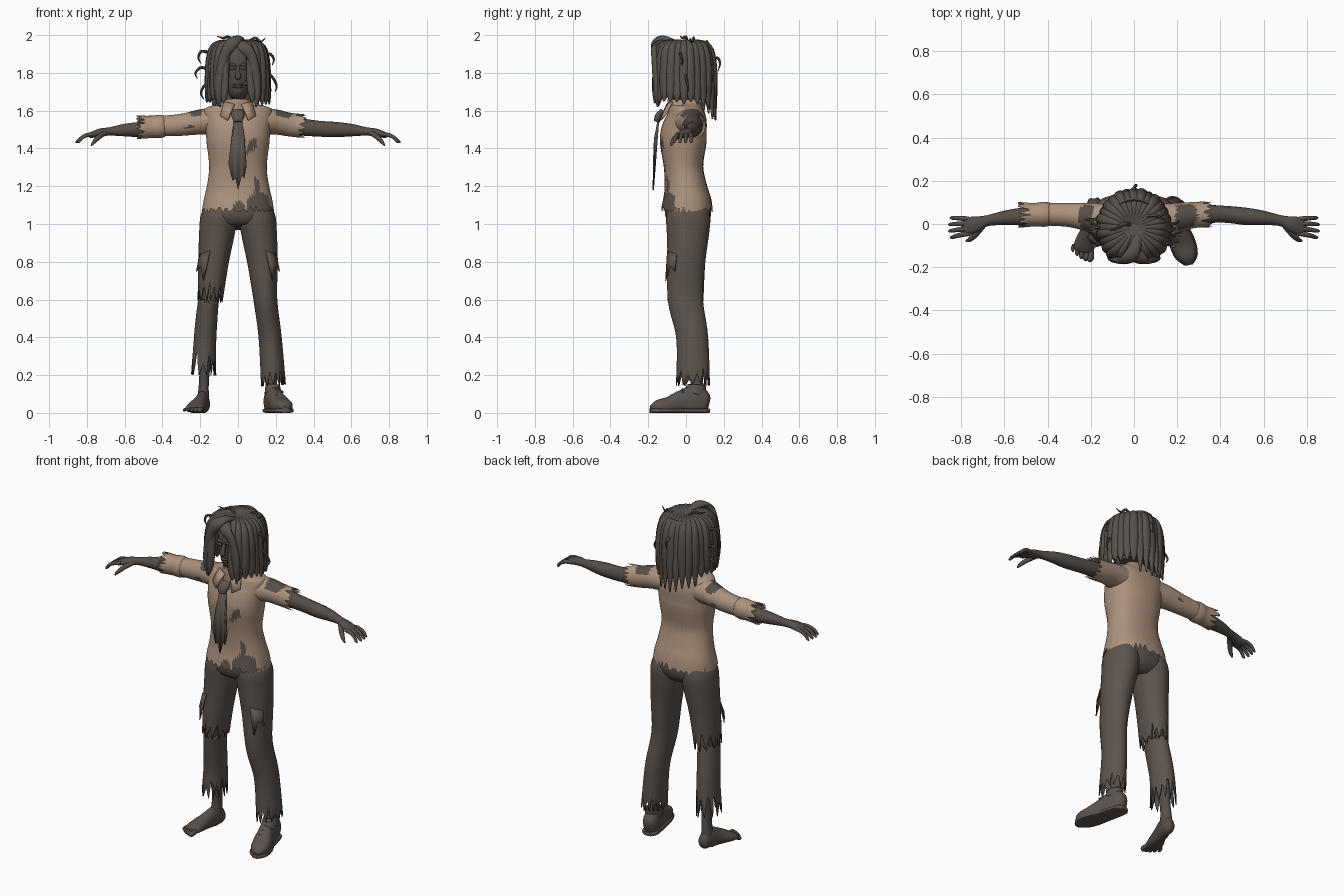
import bpy, bmesh, math, random
from mathutils import Vector
random.seed(4)

def material(name, rgb):
    m = bpy.data.materials.new(name)
    m.diffuse_color = (*rgb, 1)
    return m

SKIN = material("dark skin", (.092, .075, .064))
CLOTH = material("trouser brown", (.108, .087, .073))
HAIR = material("dark hair", (.1, .082, .07))
SHIRT = material("tan shirt", (.41, .285, .205))

def spline(pts, t):
    """Catmull-Rom sample of a list of tuples, t in 0..1"""
    k = len(pts) - 1
    u = min(max(t, 0), 1) * k
    i = min(int(u), k - 1)
    f = u - i
    a, b, c, d = (pts[min(max(i + o, 0), k)] for o in (-1, 0, 1, 2))
    return [.5 * (2*q + (r - p)*f + (2*p - 5*q + 4*r - s)*f*f + (3*q - p - 3*r + s)*f**3)
            for p, q, r, s in zip(a, b, c, d)]

def teeth(n, amount):
    """Random torn-edge depth for each column"""
    out = []
    while len(out) < n:
        w, h = random.randint(2, 5), random.uniform(.4, 1)
        out += [amount * h * (1 - abs(2*i/w - 1)) for i in range(w)]
    return out[:n]

def finish(name, bm, mat, thick=0, angle=50):
    bmesh.ops.recalc_face_normals(bm, faces=bm.faces[:])
    me = bpy.data.meshes.new(name)
    bm.to_mesh(me)
    bm.free()
    me.shade_smooth()
    me.set_sharp_from_angle(angle=math.radians(angle))
    me.materials.append(mat)
    ob = bpy.data.objects.new(name, me)
    bpy.context.collection.objects.link(ob)
    if thick:
        s = ob.modifiers.new("thickness", 'SOLIDIFY')
        s.thickness = thick
    return ob

def tube(name, pts, mat, n=20, seg=4, ref=(1, 0, 0), rag=0, rag0=0, cap=True, p=1, floor=None, thick=0):
    """Loft of (x, y, z, ra, rb) rings; ra lies along ref"""
    rows = (len(pts) - 1) * seg + 1
    t0, t1 = teeth(n, rag0), teeth(n, rag)
    ref = Vector(ref)
    power = lambda v: math.copysign(abs(v)**p, v)
    bm = bmesh.new()
    grid = []
    for i in range(rows):
        row = []
        for j in range(n):
            t = t0[j] + (1 - t1[j] - t0[j]) * i / (rows - 1)
            x, y, z, ra, rb = spline(pts, t)
            T = (Vector(spline(pts, t + .02)[:3]) - Vector(spline(pts, t - .02)[:3])).normalized()
            S = (ref - T * ref.dot(T)).normalized()
            a = 2 * math.pi * j / n
            v = Vector((x, y, z)) + S * ra * power(math.cos(a)) + T.cross(S) * rb * power(math.sin(a))
            if floor is not None:
                v.z = max(v.z, floor)
            row.append(bm.verts.new(v))
        grid.append(row)
    for a, b in zip(grid, grid[1:]):
        for j in range(n):
            k = (j + 1) % n
            bm.faces.new((a[j], a[k], b[k], b[j]))
    if cap:
        bm.faces.new(grid[0])
        bm.faces.new(grid[-1])
    return finish(name, bm, mat, thick)

def plate(name, pts, mat, thick=.008):
    bm = bmesh.new()
    bm.faces.new([bm.verts.new(q) for q in pts])
    bmesh.ops.triangulate(bm, faces=bm.faces[:])
    return finish(name, bm, mat, thick)

def paint(ob, poly, mat, front=True):
    """Colour faces whose centre falls in an x-z polygon"""
    if mat.name not in ob.data.materials:
        ob.data.materials.append(mat)
    for f in ob.data.polygons:
        x, y, z = f.center
        inside = False
        for (x1, z1), (x2, z2) in zip(poly, poly[1:] + poly[:1]):
            if (z1 > z) != (z2 > z) and x < (x2 - x1) * (z - z1) / (z2 - z1) + x1:
                inside = not inside
        if inside and (not front or y < 0):
            f.material_index = 1

def flip(pts, s):
    return [(s * q[0], *q[1:]) for q in pts]

# Shirt body with holes, neck opening and torn hem
shirt = tube("shirt_body", [(0, -.01, 1.65, .05, .05), (0, 0, 1.635, .1, .075), (0, 0, 1.61, .175, .09),
    (0, 0, 1.55, .178, .11), (0, -.012, 1.48, .17, .122), (0, -.015, 1.42, .165, .122),
    (0, -.013, 1.3, .152, .104), (0, -.002, 1.2, .165, .112), (0, .005, 1.12, .183, .13), (0, .005, 1.06, .192, .138)],
    SHIRT, n=120, seg=8, rag=.08, cap=False, p=.88)
for hole in ([(-.055, 1.66), (.055, 1.66), (.045, 1.58), (0, 1.53), (-.045, 1.58)],
             [(.03, 1.37), (.05, 1.37), (.1, 1.41), (.1, 1.46), (.06, 1.44), (.05, 1.4)],
             [(.04, 1.0), (.05, 1.13), (.09, 1.17), (.085, 1.25), (.11, 1.23), (.115, 1.17), (.16, 1.15), (.18, 1.0)],
             [(-.05, 1.0), (-.02, 1.1), (0, 1.13), (.04, 1.1), (.05, 1.0)]):
    paint(shirt, hole, CLOTH)

# Collar and tie
tube("collar", [(0, -.02, 1.6, .085, .08), (0, -.03, 1.64, .072, .07), (0, -.03, 1.66, .066, .066)],
     SHIRT, n=32, cap=False, rag=.2, thick=.005)
for s in (-1, 1):
    plate("collar_flap", flip([(.02, -.105, 1.635), (.075, -.075, 1.65), (.095, -.115, 1.575), (.055, -.14, 1.55)], s), SHIRT)
tube("tie_knot", [(0, -.12, 1.6, .032, .015), (0, -.145, 1.57, .034, .02), (0, -.155, 1.54, .022, .014)], CLOTH, n=12)
plate("tie_blade", [(-.02, -.15, 1.55), (.02, -.15, 1.55), (.03, -.17, 1.45), (.045, -.175, 1.31), (.033, -.175, 1.24),
    (.02, -.175, 1.26), (0, -.178, 1.18), (-.012, -.175, 1.24), (-.03, -.175, 1.23), (-.05, -.175, 1.32), (-.03, -.17, 1.45)], CLOTH)

# Neck, head and face
tube("neck", [(0, -.005, 1.55, .06, .06), (0, -.01, 1.64, .047, .05), (0, -.015, 1.75, .047, .055)], SKIN)
tube("head", [(0, -.065, 1.662, .022, .03), (0, -.06, 1.685, .045, .06), (0, -.05, 1.74, .067, .083), (0, -.04, 1.8, .078, .097),
    (0, -.03, 1.87, .083, .105), (0, -.02, 1.93, .065, .085), (0, -.01, 1.955, .02, .03)], SKIN, n=28)
tube("nose", [(0, -.133, 1.835, .008, .008), (0, -.145, 1.8, .012, .014), (0, -.148, 1.778, .017, .016), (0, -.135, 1.768, .008, .008)], SKIN, n=12)
for z, r in ((1.738, .007), (1.726, .008)):
    tube("lip", [(-.028, -.122, z, .003, .002), (0, -.134, z, .008, r), (.028, -.122, z, .003, .002)], SKIN, n=10, ref=(0, 1, 0))
for s in (-1, 1):
    tube("brow", flip([(.012, -.138, 1.838, .006, .005), (.035, -.13, 1.846, .01, .007), (.062, -.1, 1.838, .005, .004)], s), SKIN, n=10, ref=(0, 1, 0))
    tube("eyelid", flip([(.014, -.13, 1.82, .004, .003), (.033, -.128, 1.822, .009, .008), (.054, -.108, 1.818, .004, .003)], s), SKIN, n=10, ref=(0, 1, 0))
tube("cheek_wound", [(.03, -.115, 1.735, .008, .006), (.045, -.105, 1.75, .014, .014), (.062, -.08, 1.775, .008, .006)], SKIN, n=10, ref=(0, 1, 0))

# Hair: inner cap, heavy locks from crown, fringe and loose wisps
tube("hair_cap", [(0, .045, 1.66, .115, .085), (0, .035, 1.75, .13, .105), (0, .02, 1.88, .133, .12),
    (0, .0, 1.94, .1, .11), (0, 0, 1.962, .03, .03)], HAIR, n=28)
for i in range(25):
    a = math.radians(28 + i * 304 / 24)
    dx, dy = math.sin(a), -math.cos(a)
    back = max(0, dy)
    end = 1.635 - .08 * back**2 + random.uniform(-.015, .03)
    k = random.uniform(.96, 1.04)
    ring = lambda r, z, w, d: (dx * .155 * r, -.015 + dy * .16 * r, z, w, d)
    tube("hair_lock", [ring(.1, 1.955, .01, .008), ring(.5, 1.963, .018, .014), ring(.84 * k, 1.935, .024, .02),
        ring(.97 * k, 1.86, .027, .022), ring(1.0 * k, 1.76, .028, .022), ring(1.03, 1.69, .023, .017), ring(1.07, end, .004, .004)],
        HAIR, n=10, ref=(-dy, dx, 0))
for s, top in ((-1, 1.985), (1, 1.965)):
    tube("fringe_lock", flip([(-.02, -.04, 1.95, .02, .015), (.0, -.12, top - .005, .03, .018), (.035, -.165, top - .03, .034, .018),
        (.075, -.165, 1.88, .026, .018), (.095, -.158, 1.76, .027, .018), (.1, -.155, 1.68, .018, .014), (.095, -.15, 1.62, .004, .004)], s), HAIR, n=12)
for path in ([(-.13, 0, 1.9), (-.19, -.02, 1.915), (-.21, -.02, 1.88), (-.195, -.02, 1.85)],
             [(-.14, .03, 1.8), (-.19, .02, 1.83), (-.225, .02, 1.8), (-.215, .02, 1.77)],
             [(.04, .03, 1.95), (.09, .04, 1.985), (.12, .03, 1.965), (.145, .02, 1.985)],
             [(-.02, .0, 1.96), (-.05, .0, 1.99), (-.08, -.02, 1.985), (-.11, -.03, 1.994)],
             [(.12, -.03, 1.9), (.17, -.03, 1.9), (.19, -.02, 1.87), (.18, -.02, 1.84)],
             [(.14, .0, 1.8), (.18, 0, 1.78), (.205, .01, 1.73), (.195, .01, 1.7)],
             [(-.14, 0, 1.75), (-.18, 0, 1.73), (-.195, 0, 1.69), (-.18, 0, 1.66)],
             [(0, .12, 1.87), (0, .165, 1.88), (.01, .18, 1.85), (.01, .17, 1.81)]):
    tube("hair_wisp", [(*q, r, r) for q, r in zip(path, (.01, .008, .006, .002))], HAIR, n=7, ref=(.3, .9, .2))

# Arms, hands and fingers
Y = (0, 1, 0)
for s in (-1, 1):
    tube("arm", flip([(.13, .03, 1.54, .05, .055), (.3, .045, 1.518, .044, .047), (.42, .045, 1.505, .039, .042), (.52, .035, 1.5, .04, .04),
        (.6, .028, 1.497, .033, .033), (.68, .015, 1.49, .025, .022), (.73, .0, 1.484, .036, .021), (.78, -.012, 1.47, .042, .015),
        (.79, -.013, 1.466, .03, .008)], s), SKIN, ref=Y)
    for i in range(4):
        tube("finger", flip([(.76, .022 - .022*i, 1.475, .011, .011), (.795, .026 - .025*i, 1.472, .0115, .0115), (.825, .028 - .028*i, 1.458, .01, .01),
            (.855 - .008*abs(i - 1.5), .028 - .03*i, 1.437, .008, .008), (.863 - .008*abs(i - 1.5), .028 - .03*i, 1.43, .003, .003)], s), SKIN, n=10, ref=Y)
    tube("thumb", flip([(.7, -.01, 1.485, .014, .014), (.735, -.05, 1.462, .014, .014), (.76, -.072, 1.437, .011, .011), (.777, -.078, 1.415, .004, .004)], s), SKIN, n=10, ref=Y)

# Sleeves: long rolled one and short torn one
long_sleeve = tube("long_sleeve", [(-.13, .015, 1.545, .08, .072), (-.2, .03, 1.54, .068, .066), (-.3, .042, 1.525, .056, .058), (-.41, .045, 1.518, .052, .054)],
    SHIRT, n=48, seg=8, ref=Y, cap=False)
tube("rolled_cuff", [(-.39, .045, 1.518, .054, .057), (-.42, .045, 1.516, .058, .062), (-.46, .043, 1.514, .054, .058), (-.535, .042, 1.512, .06, .063)],
    SHIRT, n=48, ref=Y, rag=.35, cap=False, thick=.006)
short_sleeve = tube("short_sleeve", [(.13, .015, 1.545, .08, .072), (.2, .03, 1.54, .068, .066), (.28, .042, 1.525, .06, .062), (.36, .045, 1.518, .06, .064)],
    SHIRT, n=48, seg=8, ref=Y, rag=.28, cap=False)
paint(long_sleeve, [(-.27, 1.6), (-.19, 1.62), (-.19, 1.58), (-.23, 1.565)], SKIN, False)
paint(long_sleeve, [(-.3, 1.5), (-.24, 1.53), (-.23, 1.51)], SKIN, False)
paint(short_sleeve, [(.19, 1.62), (.31, 1.6), (.27, 1.56), (.2, 1.575)], SKIN, False)

# Trousers
tube("trouser_seat", [(0, .005, 1.17, .15, .1), (0, .008, 1.1, .172, .118), (0, .012, 1.04, .175, .12), (0, .012, .995, .12, .095), (0, .01, .98, .04, .05)],
     CLOTH, n=40, p=.9)
thigh = [(.095, .012, 1.09, .08, .105), (.103, .012, 1.03, .096, .117), (.112, .01, .95, .094, .112), (.13, .002, .8, .081, .1)]
tube("right_trouser_leg", thigh + [(.145, -.003, .6, .063, .093), (.17, .033, .4, .061, .084), (.188, .037, .145, .066, .09)],
     CLOTH, n=48, seg=6, rag=.09, cap=False, thick=.006)
tube("left_trouser_thigh", flip(thigh, -1) + [(-.148, -.003, .59, .066, .095)], CLOTH, n=48, seg=6, rag=.15, cap=False, thick=.006)
tube("left_trouser_shin", [(-.155, .0, .61, .054, .08), (-.168, .02, .48, .058, .08), (-.176, .035, .36, .06, .08), (-.182, .037, .2, .067, .088)],
     CLOTH, n=48, seg=6, rag=.4, rag0=.1, cap=False, thick=.006)
# Torn flaps hanging off the thighs
for s in (-1, 1):
    plate("trouser_flap", flip([(.15, -.1, .86), (.205, -.05, .84), (.222, -.06, .75), (.2, -.085, .78), (.185, -.11, .7), (.165, -.105, .78)], s), CLOTH, .006)

# Bare legs under the cloth
for s in (-1, 1):
    tube("leg", flip([(.142, 0, .75, .055, .07), (.15, -.003, .6, .046, .064), (.165, .03, .42, .045, .062), (.177, .052, .22, .028, .036),
        (.182, .058, .13, .027, .036), (.185, .055, .06, .034, .045)], s), SKIN)

# Shoe with sole, heel and tongue opening
shoe = [(.172, .122, .05, .018, .03), (.175, .1, .055, .04, .062), (.187, .045, .065, .046, .08), (.202, -.02, .055, .047, .066),
        (.225, -.09, .04, .055, .046), (.245, -.15, .034, .046, .034), (.252, -.188, .026, .014, .012)]
tube("shoe", shoe, CLOTH, n=24, p=.85, floor=.012)
tube("shoe_sole", [(x, y * 1.01, .012, a + .006, .012) for x, y, z, a, b in shoe], CLOTH, n=16, p=.5, floor=0)
tube("shoe_collar", [(.186, .045, .1, .046, .06), (.184, .055, .135, .04, .052), (.184, .056, .15, .037, .048)], CLOTH, cap=False, thick=.006)
for y, z in ((-.01, .123), (-.04, .106), (-.07, .09)):
    tube("lace", [(.175, y, z - .012, .005, .005), (.205, y - .01, z + .003, .005, .005), (.24, y - .005, z - .015, .005, .005)], CLOTH, n=8, ref=Y)

# Bare foot and toes
tube("bare_foot", [(-.178, .108, .035, .015, .02), (-.18, .09, .04, .032, .042), (-.187, .045, .055, .034, .062), (-.202, -.015, .045, .036, .05),
    (-.222, -.075, .03, .047, .034), (-.234, -.115, .02, .047, .021), (-.238, -.13, .017, .035, .012)], SKIN, n=24, floor=0)
for i in range(5):
    x, r, y = -.2 - .02 * i, .016 - .0018 * i, -.172 + .003 * i + .0022 * i * i
    tube("toe", [(x, -.1, .02, r * .8, r * .8), (x, y + .025, .018, r * .9, r * .9), (x - .003, y + .008, .015, r, r), (x - .003, y - .003, .012, r * .4, r * .4)],
         SKIN, n=10, floor=0)
